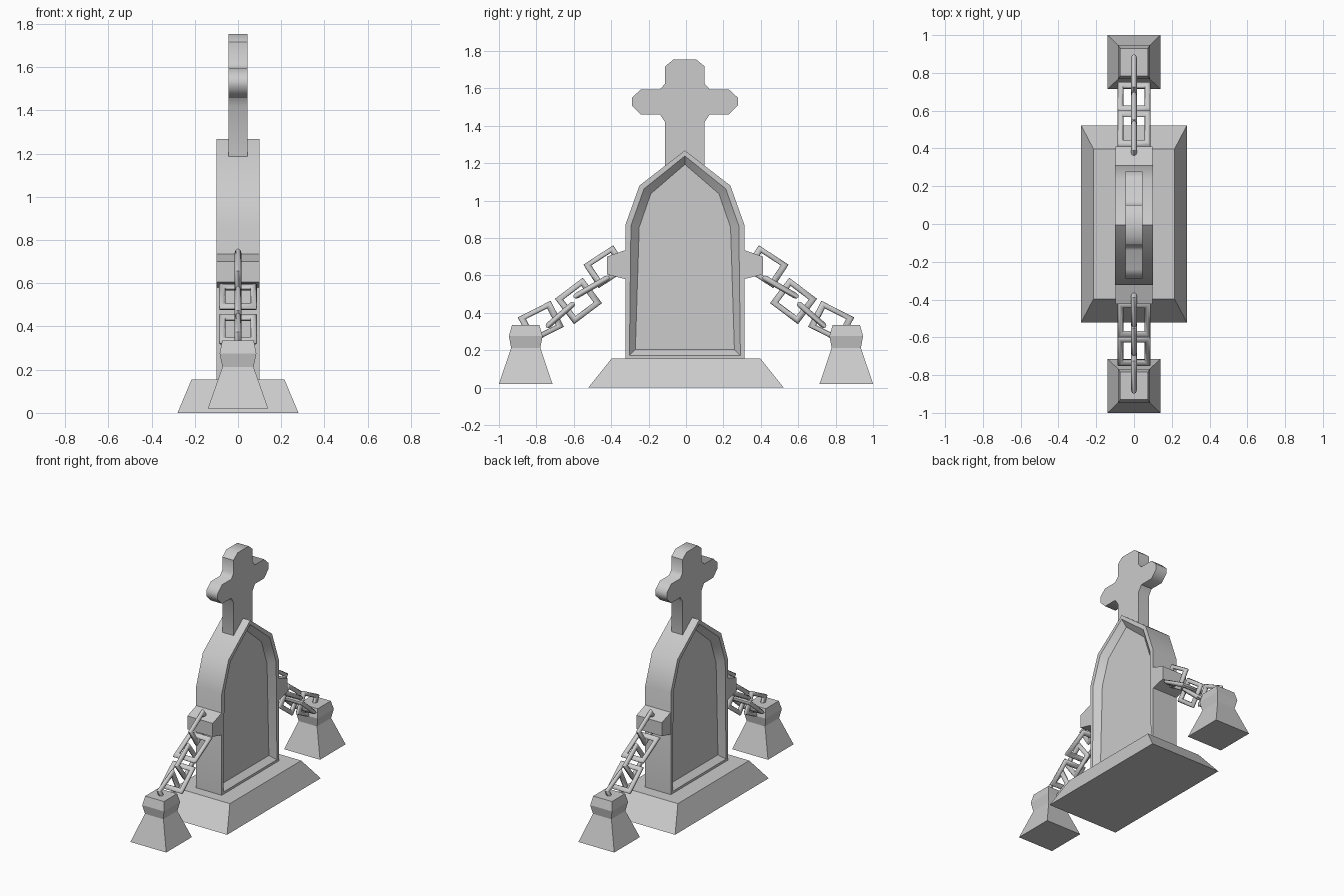
import bpy, bmesh, math
from mathutils import Matrix, Vector

if "Cube" in bpy.data.objects:
    bpy.data.objects.remove(bpy.data.objects["Cube"])

SHIFT = -0.006  # stone sits a hair off centre


def finish(name, bm, smooth=None):
    bmesh.ops.recalc_face_normals(bm, faces=bm.faces)
    me = bpy.data.meshes.new(name)
    bm.to_mesh(me)
    bm.free()
    ob = bpy.data.objects.new(name, me)
    bpy.context.collection.objects.link(ob)
    if smooth:
        bpy.ops.object.select_all(action='DESELECT')
        ob.select_set(True)
        bpy.context.view_layer.objects.active = ob
        bpy.ops.object.shade_smooth_by_angle(angle=math.radians(smooth))
    return ob


def prism(half_profile, half_x):
    """Extrude a y-mirrored (y, z) profile along x."""
    pts = half_profile + [(-y, z) for y, z in reversed(half_profile) if y > 0]
    return extrude(pts, half_x)


def extrude(pts, half_x):
    bm = bmesh.new()
    f = bm.faces.new([bm.verts.new((-half_x, y + SHIFT, z)) for y, z in pts])
    r = bmesh.ops.extrude_face_region(bm, geom=[f])
    moved = [v for v in r['geom'] if isinstance(v, bmesh.types.BMVert)]
    bmesh.ops.translate(bm, verts=moved, vec=(2 * half_x, 0, 0))
    if f.is_valid and len(bm.faces) < len(pts) + 2:
        bm.faces.new(list(f.verts))
    bmesh.ops.recalc_face_normals(bm, faces=bm.faces)
    return bm


def tiers(name, y, levels):
    """Stack of rectangles (half_x, half_y, z) joined into a solid."""
    bm = bmesh.new()
    rings = [[bm.verts.new((sx * hx, y + sy * hy, z))
              for sx, sy in ((-1, -1), (1, -1), (1, 1), (-1, 1))]
             for hx, hy, z in levels]
    for a, b in zip(rings, rings[1:]):
        for i in range(4):
            j = (i + 1) % 4
            bm.faces.new((a[i], a[j], b[j], b[i]))
    bm.faces.new(rings[0])
    bm.faces.new(rings[-1])
    return finish(name, bm)


def link(name, y, z, angle, length, width, flat):
    """Square chain link: a four-sided torus with rounded bars."""
    bpy.ops.mesh.primitive_torus_add(major_segments=4, minor_segments=8,
                                     major_radius=1.164, minor_radius=0.25)
    ob = bpy.context.object
    ob.name = name
    a = math.radians(angle)
    d = Vector((0, math.cos(a), math.sin(a)))
    p = Vector((0, -math.sin(a), math.cos(a)))
    x = Vector((1, 0, 0))
    side, axis = (x, -p) if flat else (p, x)
    rot = Matrix((d, side, axis)).transposed().to_4x4()
    ob.data.transform(Matrix.Translation((0, y, z)) @ rot
                      @ Matrix.Diagonal((length / 2, width / 2, 0.062, 1))
                      @ Matrix.Rotation(math.pi / 4, 4, 'Z'))
    bpy.ops.object.shade_smooth_by_angle(angle=math.radians(50))


# plinth
tiers("plinth", 0, [(0.28, 0.522, 0), (0.215, 0.398, 0.155)])

# headstone slab with a sunken, sloped-edge panel on both faces
bm = prism([(0.318, 0.15), (0.318, 0.87), (0.243, 1.08), (0, 1.268)], 0.10)
caps = [f for f in bm.faces if abs(f.normal.x) > 0.9]
bmesh.ops.inset_individual(bm, faces=caps, thickness=0.03)
bmesh.ops.inset_individual(bm, faces=caps, thickness=0.045, depth=-0.04)
finish("headstone", bm, 42)

# cross on top
finish("cross", prism([
    (0.106, 1.10), (0.106, 1.42), (0.133, 1.46), (0.235, 1.46), (0.283, 1.508),
    (0.283, 1.55), (0.235, 1.594), (0.133, 1.594), (0.106, 1.625),
    (0.106, 1.717), (0.062, 1.753), (0, 1.753)], 0.044), 50)

# side parts: lugs, posts and chains
for s, side in ((-1, "left"), (1, "right")):
    lug = [(0.30, 0.575), (0.318, 0.58), (0.417, 0.605),
           (0.417, 0.70), (0.318, 0.735), (0.30, 0.735)]
    finish(side + "_lug", extrude([(s * y, z) for y, z in lug], 0.099))
    tiers(side + "_post", s * 0.857, [(0.14, 0.143, 0.02), (0.072, 0.078, 0.212),
                                      (0.085, 0.09, 0.275), (0.073, 0.073, 0.335)])
    # y, z, slope, length, width, lies flat
    chain = [(0.428, 0.646, 33, 0.19, 0.15, False),
             (0.505, 0.537, 30, 0.22, 0.176, True),
             (0.575, 0.463, 37, 0.187, 0.17, False),
             (0.672, 0.388, 41, 0.20, 0.176, True),
             (0.776, 0.350, 27, 0.197, 0.156, False)]
    for i, (y, z, ang, ln, w, flat) in enumerate(chain):
        link(f"{side}_chain_link_{i + 1}", s * y, z, -s * ang, ln, w, flat)
